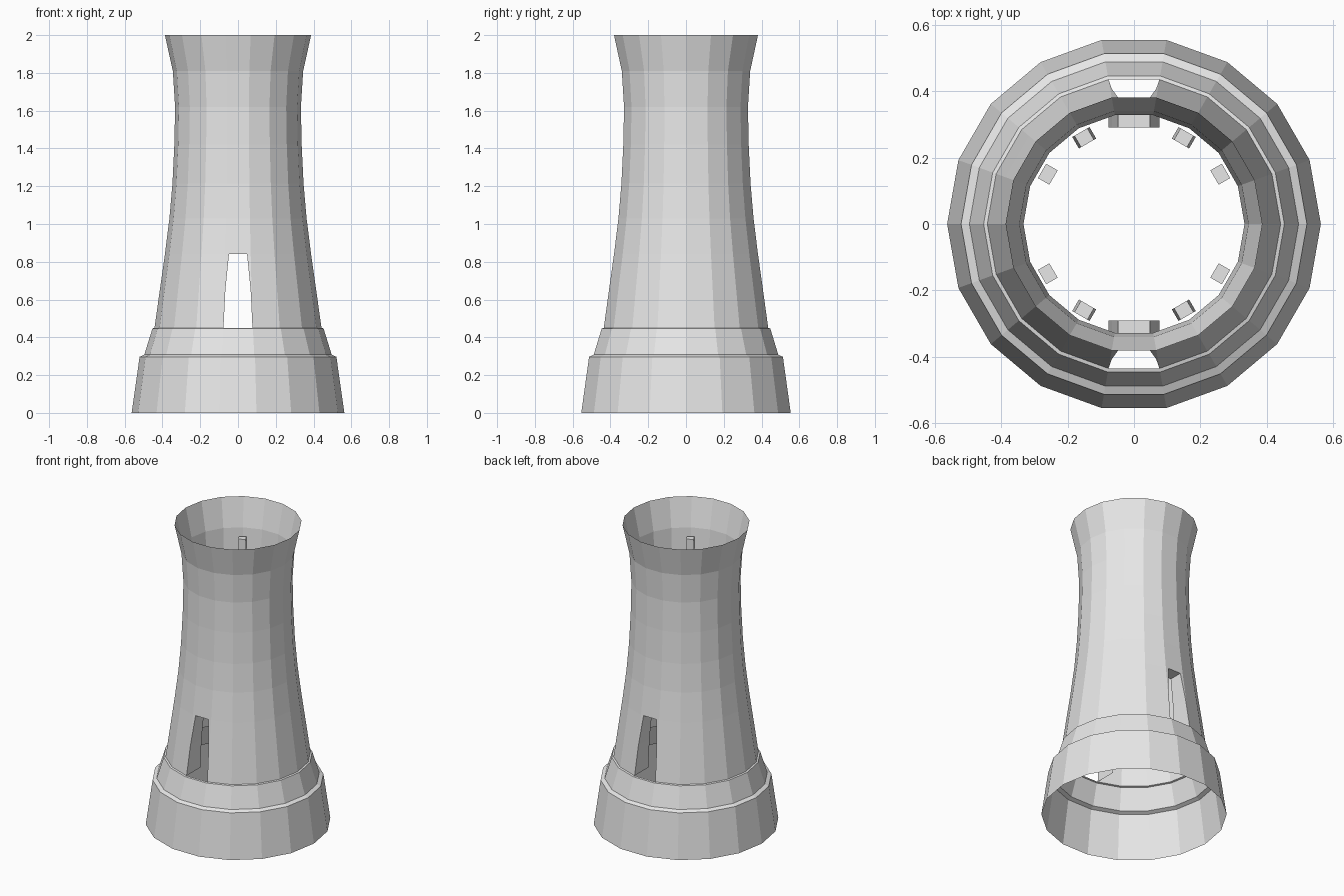
import bpy, bmesh, math
from mathutils import Matrix, Vector

cube = bpy.data.objects.get("Cube")
if cube:
    bpy.data.objects.remove(cube, do_unlink=True)

stone = bpy.data.materials.new("pale_grey_stone")
stone.use_nodes = True
stone.diffuse_color = (0.8, 0.8, 0.8, 1)
stone.node_tree.nodes["Principled BSDF"].inputs["Base Color"].default_value = (0.8, 0.8, 0.8, 1)

SIDES = 18
INNER = 0.29                       # how far the window reveals reach inward
# Half widths of the window at its three heights
WINDOW = {0.45: 0.077, 0.65: 0.067, 0.84: 0.048}


def make_object(name, bm):
    mesh = bpy.data.meshes.new(name)
    bm.to_mesh(mesh)
    bm.free()
    mesh.materials.append(stone)
    obj = bpy.data.objects.new(name, mesh)
    bpy.context.scene.collection.objects.link(obj)
    return obj


def add_ring(bm, radius, z):
    step = math.tau / SIDES
    return [bm.verts.new((radius * math.cos(i * step), radius * math.sin(i * step), z))
            for i in range(SIDES)]


def lathe(name, profile, windows=False):
    """Open faceted shell; columns facing front and back may hold a window."""
    bm = bmesh.new()
    rings = [add_ring(bm, r, z) for r, z in profile]
    front_and_back = (SIDES // 4, SIDES // 4 + SIDES // 2)
    for k in range(len(rings) - 1):
        z0, z1 = profile[k][1], profile[k + 1][1]
        for i in range(SIDES):
            j = (i + 1) % SIDES
            a, b, c, d = rings[k][i], rings[k][j], rings[k + 1][j], rings[k + 1][i]
            if not (windows and i in front_and_back and z0 in WINDOW and z1 in WINDOW):
                bm.faces.new((a, b, c, d))
                continue
            # Narrow wall strips either side of the opening, then the reveals
            for low, high in ((a, d), (b, c)):
                side = math.copysign(1, low.co.x)
                p = bm.verts.new((side * WINDOW[z0], low.co.y, z0))
                q = bm.verts.new((side * WINDOW[z1], high.co.y, z1))
                depth = math.copysign(INNER, low.co.y)
                p_in = bm.verts.new((p.co.x, depth, z0))
                q_in = bm.verts.new((q.co.x, depth, z1))
                bm.faces.new((low, p, q, high))
                bm.faces.new((p, p_in, q_in, q))
            if z1 == max(WINDOW):
                w, y = WINDOW[z1], d.co.y
                bm.faces.new([bm.verts.new(v) for v in (
                    (-w, y, z1), (w, y, z1), (w, depth, z1), (-w, depth, z1))])
    bmesh.ops.remove_doubles(bm, verts=bm.verts, dist=0.0008)
    bmesh.ops.recalc_face_normals(bm, faces=bm.faces)
    # An open shell: make the wall normals point outward
    test = min(bm.faces, key=lambda f: f.calc_center_median().z)
    if test.normal.dot(Vector((*test.calc_center_median().xy, 0))) < 0:
        bmesh.ops.reverse_faces(bm, faces=bm.faces)
    return make_object(name, bm)


# Plinth with its two ledges, then the waisted shaft flaring at the top
lathe("plinth", [(0.563, 0), (0.521, 0.297), (0.496, 0.308), (0.453, 0.447), (0.442, 0.45)])
lathe("tower_shaft", [(0.442, 0.45), (0.414, 0.65), (0.387, 0.84), (0.363, 1.03),
                      (0.347, 1.215), (0.337, 1.42), (0.333, 1.62), (0.345, 1.81),
                      (0.387, 2.0)], windows=True)


def wall_post(name, angle, top, bottom, top_width, base_width):
    """Small post standing against the inside of the wall."""
    bm = bmesh.new()
    bmesh.ops.create_cube(bm, size=1)
    for v in bm.verts:
        upper = v.co.z > 0
        v.co = (0.32 if v.co.x > 0 else 0.28,
                math.copysign((top_width if upper else base_width) / 2, v.co.y),
                top if upper else bottom)
    bm.transform(Matrix.Rotation(math.radians(angle), 4, "Z"))
    make_object(name, bm)


# Posts repeat in each quarter of the interior
for quarter, mirror in enumerate((lambda a: a, lambda a: 180 - a,
                                  lambda a: 180 + a, lambda a: -a)):
    wall_post(f"low_post_{quarter + 1}", mirror(30), 1.62, 1.3, 0.05, 0.05)
    wall_post(f"high_post_{quarter + 1}", mirror(60), 1.76, 1.45, 0.045, 0.06)
